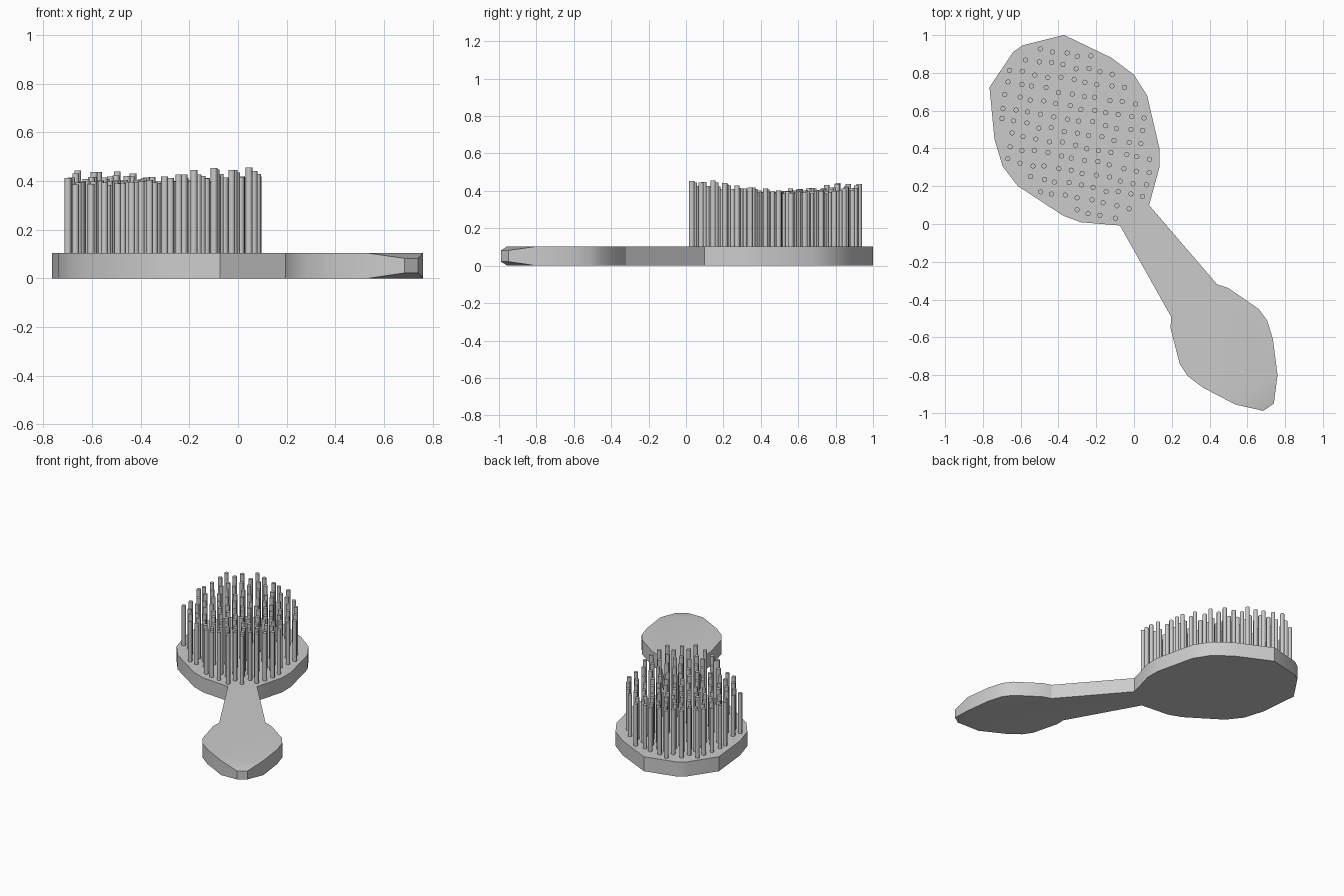
import bpy, bmesh, math, random
from mathutils import Vector, Matrix

if "Cube" in bpy.data.objects:
    bpy.data.objects.remove(bpy.data.objects["Cube"])

random.seed(4)
U = Vector((-0.573, 0.82, 0)).normalized()   # along the brush, towards the head
V = Vector((U.y, -U.x, 0))                   # across the brush
ORIGIN = Vector((0, 0.05, 0))
THICK = 0.103

# half outline: (distance along axis, half width), head end to handle tip
PROFILE = [(1.072, .03), (.991, .241), (.75, .377), (.607, .424), (.477, .418),
           (.21, .311), (.128, .254), (-.005, .094), (-.555, .149), (-.606, .187),
           (-.788, .255), (-.863, .257), (-.962, .225), (-1.132, .136)]
TIP = (-1.244, .034)


def place(s, w, z=0.0):
    return ORIGIN + U * s + V * w + Vector((0, 0, z))


def half_width(s):
    for (s1, w1), (s0, w0) in zip(PROFILE, PROFILE[1:]):
        if s0 <= s <= s1:
            return w0 + (w1 - w0) * (s - s0) / (s1 - s0)
    return 0


def finish(bm, name, smooth):
    bmesh.ops.recalc_face_normals(bm, faces=bm.faces)
    me = bpy.data.meshes.new(name)
    bm.to_mesh(me)
    bm.free()
    ob = bpy.data.objects.new(name, me)
    bpy.context.collection.objects.link(ob)
    bpy.context.view_layer.objects.active = ob
    ob.select_set(True)
    bpy.ops.object.shade_smooth_by_angle(angle=math.radians(smooth))
    ob.select_set(False)
    return ob


# brush body: flat plate with a pinched handle tip
bm = bmesh.new()
outline = [(s, w) for s, w in PROFILE] + [(s, -w) for s, w in reversed(PROFILE)]
n, k = len(outline), len(PROFILE)
low = [bm.verts.new(place(s, w)) for s, w in outline]
top = [bm.verts.new(place(s, w, THICK)) for s, w in outline]
tip_low = [bm.verts.new(place(TIP[0], w, .022)) for w in (TIP[1], -TIP[1])]
tip_top = [bm.verts.new(place(TIP[0], w, .082)) for w in (TIP[1], -TIP[1])]
bm.faces.new(low)
bm.faces.new(top)
for i in range(n):
    if i != k - 1:
        j = (i + 1) % n
        bm.faces.new((low[i], low[j], top[j], top[i]))
for a, b in ((low, tip_low), (top, tip_top)):
    bm.faces.new((a[k - 1], b[0], b[1], a[k]))
for i, t in ((k - 1, 0), (k, 1)):
    bm.faces.new((low[i], tip_low[t], tip_top[t], top[i]))
bm.faces.new((tip_low[0], tip_low[1], tip_top[1], tip_top[0]))
finish(bm, "brush_body", 25)

# bristles: staggered rows, shorter towards the middle of the head
bm = bmesh.new()
for row in range(21):
    s0 = 0.045 + row * 0.048
    for col in range(-5, 6):
        w = (col + 0.5 * (row % 2)) * 0.096 + random.uniform(-.008, .008)
        s = s0 + random.uniform(-.008, .008)
        if abs(w) > half_width(s) - 0.04 or s > 1.02:
            continue
        height = .388 + .055 * ((s - .55) / .48) ** 2 + random.uniform(-.006, .01)
        base = THICK - .01
        bmesh.ops.create_cone(bm, cap_ends=True, segments=8, radius1=.014, radius2=.014,
                              depth=height - base,
                              matrix=Matrix.Translation(place(s, w, (height + base) / 2)))
finish(bm, "bristles", 50)
